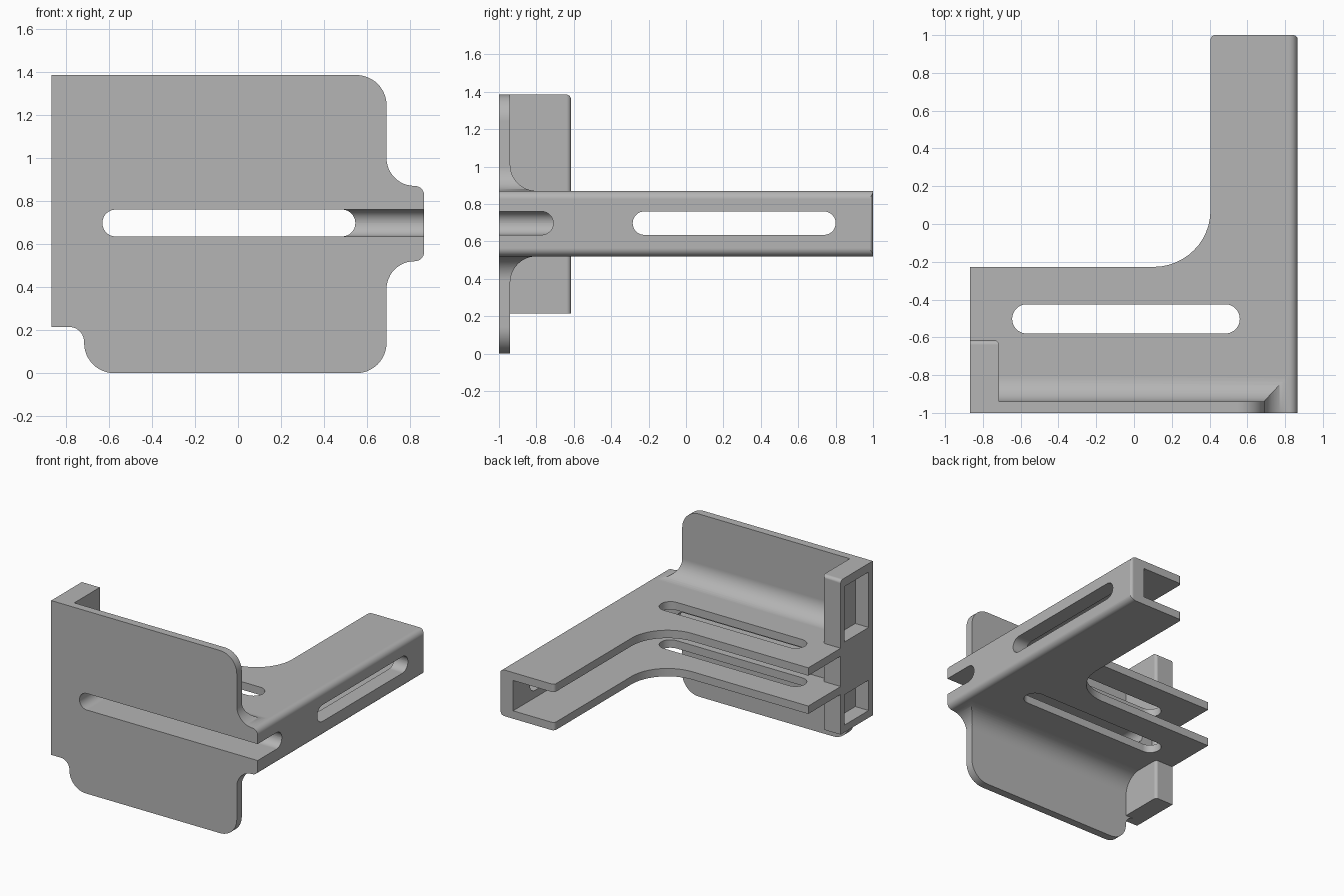
import bpy
import bmesh
from math import sin, tan, radians
from mathutils import Vector

if "Cube" in bpy.data.objects:
    bpy.data.objects.remove(bpy.data.objects["Cube"], do_unlink=True)

grey = bpy.data.materials.new("satin_grey")
grey.use_nodes = True
grey.diffuse_color = (0.46, 0.46, 0.46, 1)
grey.node_tree.nodes["Principled BSDF"].inputs["Base Color"].default_value = (0.46, 0.46, 0.46, 1)


def rounded(points, steps=12):
    """Outline from (a, b) or (a, b, radius) corners."""
    out = []
    for i, corner in enumerate(points):
        p = Vector(corner[:2])
        if len(corner) < 3:
            out.append(p)
            continue
        u = (Vector(points[i - 1][:2]) - p).normalized()
        v = (Vector(points[(i + 1) % len(points)][:2]) - p).normalized()
        r, half = corner[2], u.angle(v) / 2
        centre = p + (u + v).normalized() * r / sin(half)
        start = (p + u * r / tan(half) - centre).normalized()
        end = (p + v * r / tan(half) - centre).normalized()
        out += [centre + start.slerp(end, k / steps) * r for k in range(steps + 1)]
    return out


def prism(name, axis, points, lo, hi):
    """Extrude an outline along one axis."""
    place = {"x": lambda p, h: (h, p.x, p.y),
             "y": lambda p, h: (p.x, h, p.y),
             "z": lambda p, h: (p.x, p.y, h)}[axis]
    outline = rounded(points)
    bm = bmesh.new()
    ends = [[bm.verts.new(place(p, h)) for p in outline] for h in (lo, hi)]
    for ring in ends:
        bm.faces.new(ring)
    for i in range(len(outline)):
        bm.faces.new((ends[0][i - 1], ends[0][i], ends[1][i], ends[1][i - 1]))
    bmesh.ops.recalc_face_normals(bm, faces=bm.faces)
    mesh = bpy.data.meshes.new(name)
    bm.to_mesh(mesh)
    bm.free()
    mesh.materials.append(grey)
    obj = bpy.data.objects.new(name, mesh)
    bpy.context.collection.objects.link(obj)
    return obj


def rect(a0, a1, b0, b1, r=None):
    pts = [(a0, b0), (a1, b0), (a1, b1), (a0, b1)]
    return [p + (r,) for p in pts] if r else pts


def slot(a0, a1, b0, b1):
    return rect(a0, a1, b0, b1, (b1 - b0) * 0.498)


def combine(target, other, operation):
    mod = target.modifiers.new("combine", "BOOLEAN")
    mod.object, mod.operation, mod.solver = other, operation, "EXACT"
    bpy.context.view_layer.objects.active = target
    bpy.ops.object.modifier_apply(modifier=mod.name)
    bpy.data.objects.remove(other, do_unlink=True)


# Front silhouette: plate with a tab on the right
bracket = prism("corner_bracket", "y", [
    (-0.867, 0.215), (-0.715, 0.215, 0.07), (-0.715, 0, 0.14), (0.69, 0, 0.14),
    (0.69, 0.52, 0.13), (0.865, 0.52, 0.044), (0.865, 0.87, 0.044),
    (0.69, 0.87, 0.13), (0.69, 1.385, 0.14), (-0.867, 1.385)], -1.2, 1.2)

# Side silhouette: thin plate flowing into the arm
combine(bracket, prism("side_profile", "x", [
    (-1, -0.1), (-0.94, -0.1), (-0.94, 0.52, 0.14), (1.2, 0.52),
    (1.2, 0.87), (-0.94, 0.87, 0.14), (-0.94, 1.5), (-1, 1.5)], -1.1, 1.1), "INTERSECT")

# Plan silhouette: L with a large inner sweep
combine(bracket, prism("plan_profile", "z", [
    (-1, -1.1), (0.867, -1.1), (0.867, 1, 0.025), (0.405, 1, 0.025),
    (0.405, -0.227, 0.3), (-1, -0.227)], -0.2, 1.6), "INTERSECT")

# Channel between the two flanges, then the slots
combine(bracket, prism("channel", "z", [
    (-1, -0.66), (0.75, -0.66, 0.2), (0.75, 1.1), (-1, 1.1)], 0.58, 0.81), "DIFFERENCE")
for axis, outline, lo, hi in (
        ("y", slot(-0.63, 0.545, 0.635, 0.76), -1.1, -0.5),
        ("x", slot(-1.3, -0.71, 0.635, 0.76), 0.45, 1),
        ("x", slot(-0.285, 0.8, 0.635, 0.76), 0.6, 1),
        ("z", slot(-0.645, 0.56, -0.58, -0.425), 0.4, 1)):
    combine(bracket, prism("slot", axis, outline, lo, hi), "DIFFERENCE")

# Upright end stop, hollowed from its outer side
stop = prism("end_stop", "x", [
    (-0.97, 0.215), (-0.615, 0.215), (-0.615, 1.385, 0.025), (-0.97, 1.385)], -0.867, -0.715)
combine(stop, prism("stop_corner", "z", [
    (-1, -1.1), (-0.716, -1.1), (-0.716, -0.614, 0.025), (-1, -0.614)], 0, 1.6), "INTERSECT")
combine(bracket, stop, "UNION")
for low, high in ((0.27, 0.5), (0.9, 1.32)):
    combine(bracket, prism("pocket", "x", rect(-0.95, -0.66, low, high), -1, -0.755), "DIFFERENCE")

# Smooth the rounded faces and keep the flats crisp
bpy.ops.object.select_all(action="DESELECT")
bracket.select_set(True)
bpy.context.view_layer.objects.active = bracket
bpy.ops.object.shade_smooth_by_angle(angle=radians(30))
weighted = bracket.modifiers.new("flat_normals", "WEIGHTED_NORMAL")
weighted.keep_sharp = True
